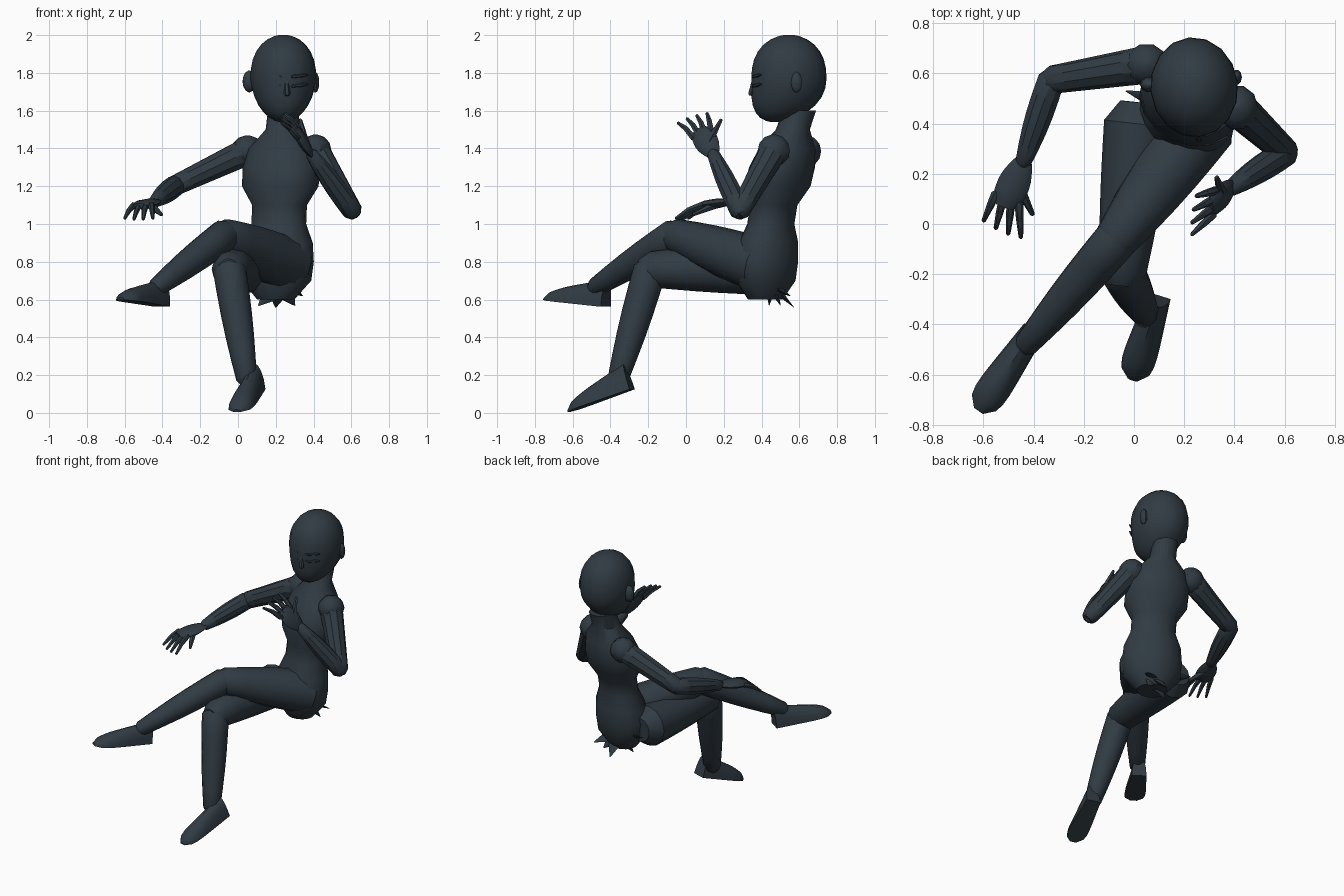
import bpy
import bmesh
from math import cos, sin, pi, radians, sqrt
from mathutils import Vector

cube = bpy.data.objects.get("Cube")
if cube:
    bpy.data.objects.remove(cube, do_unlink=True)

slate = bpy.data.materials.new("dark slate")
slate.use_nodes = True
colour = (0.03, 0.044, 0.056, 1)
slate.diffuse_color = colour
slate.node_tree.nodes["Principled BSDF"].inputs["Base Color"].default_value = colour


def skin(name, rings):
    """Bridge equal-length rings of points into a closed, capped shell."""
    bm = bmesh.new()
    loops = [[bm.verts.new(point) for point in ring] for ring in rings]
    count = len(loops[0])
    for lower, upper in zip(loops, loops[1:]):
        for i in range(count):
            j = (i + 1) % count
            bm.faces.new((lower[i], lower[j], upper[j], upper[i]))
    bm.faces.new(loops[0])
    bm.faces.new(loops[-1])
    bmesh.ops.recalc_face_normals(bm, faces=bm.faces)
    mesh = bpy.data.meshes.new(name)
    bm.to_mesh(mesh)
    bm.free()
    mesh.materials.append(slate)
    part = bpy.data.objects.new(name, mesh)
    bpy.context.collection.objects.link(part)
    bpy.ops.object.select_all(action='DESELECT')
    part.select_set(True)
    bpy.context.view_layer.objects.active = part
    bpy.ops.object.shade_smooth_by_angle(angle=radians(35))


def ellipse(centre, across, along, sides):
    """Points around an ellipse spanned by two half-axis vectors."""
    angles = [2 * pi * i / sides for i in range(sides)]
    return [centre + across * cos(a) + along * sin(a) for a in angles]


def limb(name, start, end, start_radius, end_radius, bulge=0.0,
         flat=1.0, side=(1, 0, 0), sides=10, steps=5):
    """Tapered, optionally swollen or flattened segment with rounded ends."""
    start, end = Vector(start), Vector(end)
    direction = (end - start).normalized()
    side = Vector(side)
    across = (side - direction * side.dot(direction)).normalized()
    along = direction.cross(across) * flat
    sections = [(start - direction * start_radius * 0.6, start_radius * 0.6)]
    for i in range(steps + 1):
        f = i / steps
        radius = start_radius + (end_radius - start_radius) * f + bulge * sin(pi * f)
        sections.append((start.lerp(end, f), radius))
    sections.append((end + direction * end_radius * 0.6, end_radius * 0.6))
    skin(name, [ellipse(c, across * r, along * r, sides) for c, r in sections])


def stack(name, levels, yaw=0, sides=16):
    """Body of horizontal ellipses given as centre, half width, half depth."""
    across = Vector((cos(yaw), sin(yaw), 0))
    along = Vector((-sin(yaw), cos(yaw), 0))
    skin(name, [ellipse(Vector(c), across * w, along * d, sides) for c, w, d in levels])


def ball(name, centre, width, depth, height, steps=7):
    """Ellipsoid with small flat poles."""
    levels = []
    for i in range(steps):
        a = pi * (i + 0.2) / (steps - 0.6) - pi / 2
        middle = Vector(centre) + Vector((0, 0, height * sin(a)))
        levels.append((middle, width * cos(a), depth * cos(a)))
    stack(name, levels, sides=10)


def foot(name, heel, toe, steps=10):
    """Flat-soled shoe: the instep slopes down to a broad rounded toe."""
    heel, toe = Vector(heel), Vector(toe)
    direction = (toe - heel).normalized()
    across = direction.cross(Vector((0, 0, 1))).normalized()
    up = across.cross(direction)
    rings = []
    for i in range(steps + 1):
        f = i / steps
        rounding = sqrt(1.08 - f ** 8)
        width = (0.046 + 0.03 * f) * rounding
        height = (0.14 - 0.09 * f) * rounding
        rings.append([heel.lerp(toe, f) + across * width * cos(a) + up * height * sin(a)
                      for a in (pi * k / 8 for k in range(9))])
    skin(name, rings)


def hand(name, wrist, knuckle, side, reach, thumb_tip):
    """Flattened palm with four fanned, bent fingers and a thumb."""
    wrist, knuckle = Vector(wrist), Vector(knuckle)
    side, reach = Vector(side).normalized(), Vector(reach)
    palm = wrist.lerp(knuckle, 0.5)
    limb(name + "_palm", wrist, knuckle, 0.036, 0.06, 0.015, 0.4, side, 8)
    for i, label in enumerate(("first", "second", "third", "fourth")):
        offset = i - 1.5
        base = knuckle + side * offset * 0.034
        tip = knuckle + side * offset * 0.054 + reach * (1.1 - 0.07 * abs(offset))
        bend = base.lerp(tip, 0.5) + Vector((0, 0, 0.01))
        limb(f"{name}_{label}_finger_base", base, bend, 0.018, 0.015, sides=6, steps=1)
        limb(f"{name}_{label}_finger_end", bend, tip, 0.015, 0.009, sides=6, steps=1)
    limb(name + "_thumb", palm, thumb_tip, 0.026, 0.01, sides=6, steps=2)


# Trunk: pelvis, pinched waist, ribcage, shoulders and neck on a curved spine
half_widths = (.1, .19, .2, .19, .15, .15, .21, .21, .18, .09, .08)
trunk = []
for i, width in enumerate(half_widths):
    rise = i / 10
    centre = (0.2 + 0.04 * rise, 0.42 + 0.18 * rise ** 2, 0.6 + rise)
    trunk.append((centre, width, max(width * 0.8, 0.09)))
stack("trunk", trunk, yaw=radians(-25))

# Head: egg shape whose lower half tapers and slides forward to the chin
head = []
head_steps = 14
for i in range(head_steps + 1):
    t = -0.99 * cos(pi * i / head_steps)
    size = sqrt(1 - abs(t) ** 2.4)
    jaw = max(0, -t)
    centre = (0.24, 0.545 - 0.07 * jaw ** 2, 1.77 + 0.232 * t)
    head.append((centre, 0.175 * size * (1 - 0.15 * jaw), 0.2 * size))
stack("head", head, yaw=radians(6))
ball("right_ear", (.06, .555, 1.755), 0.036, 0.03, 0.058)
ball("left_ear", (.41, .585, 1.75), 0.02, 0.03, 0.055)

# Face: nose, lips, brows and lids
limb("nose", (.257, .36, 1.77), (.26, .345, 1.69), 0.01, 0.018, sides=6)
limb("lips", (.23, .372, 1.635), (.28, .372, 1.635), 0.006, 0.006, 0.005, side=(0, 0, 1), sides=6)
for label, direction in (("right", -1), ("left", 1)):
    for feature, height in (("brow", 1.79), ("lid", 1.74)):
        inner = (0.257 + direction * 0.03, 0.355, height - 0.01)
        outer = (0.257 + direction * 0.11, 0.395, height)
        limb(f"{label}_{feature}", inner, outer, 0.008, 0.005, 0.004, side=(0, 0, 1), sides=6)

# Right arm stretched out sideways, with a rounded sleeve cap
right_shoulder = (.05, .635, 1.385)
right_elbow = (-.33, .575, 1.205)
right_wrist = (-.44, .25, 1.12)
ball("right_sleeve_cap", right_shoulder, 0.088, 0.085, 0.085)
limb("right_upper_arm", right_shoulder, right_elbow, 0.076, 0.056)
limb("right_forearm", right_elbow, right_wrist, 0.056, 0.034, 0.01, side=(0, 0, 1))
hand("right_hand", right_wrist, (-.505, .1, 1.1), (.9, -.4, 0), (-.02, -.12, -.07), (-.405, .04, 1.05))

# Left arm bent up with the hand under the chin
left_shoulder = (.41, .465, 1.39)
left_elbow = (.605, .285, 1.07)
left_wrist = (.39, .145, 1.37)
ball("left_sleeve_cap", left_shoulder, 0.085, 0.09, 0.085)
limb("left_upper_arm", left_shoulder, left_elbow, 0.076, 0.055)
limb("left_forearm", left_elbow, left_wrist, 0.055, 0.034, 0.01)
hand("left_hand", left_wrist, (.32, .085, 1.475), (.1, .9, .3), (-.08, -.05, .085), (.33, .185, 1.55))

# Left leg crossed over the right
left_knee = (-.07, -.06, .94)
left_ankle = (-.43, -.48, .665)
limb("left_thigh", (.27, .4, .78), left_knee, 0.145, 0.09, 0.01, sides=12)
limb("left_shin", left_knee, left_ankle, 0.088, 0.05, 0.008, sides=12)
foot("left_foot", (-.4, -.425, .562), (-.62, -.745, .598))

# Right leg planted on the ground
right_knee = (-.045, -.19, .76)
right_ankle = (.045, -.36, .18)
limb("right_thigh", (.02, .4, .765), right_knee, 0.14, 0.095, 0.005, sides=12)
limb("right_shin", right_knee, right_ankle, 0.088, 0.055, 0.008, sides=12)
foot("right_foot", (.1, -.285, .125), (-.005, -.62, .005))

# Torn hem points hanging under the seat
seat = Vector((.22, .45, .68))
hem_tips = ((.11, .44, .57), (.2, .57, .56), (.3, .5, .57), (.34, .55, .62), (-.03, .53, .74))
for i, tip in enumerate(hem_tips):
    root = seat.lerp(Vector(tip), 0.3)
    limb(f"hem_point_{i + 1}", root, tip, 0.06, 0.004, flat=0.35, sides=6, steps=2)
